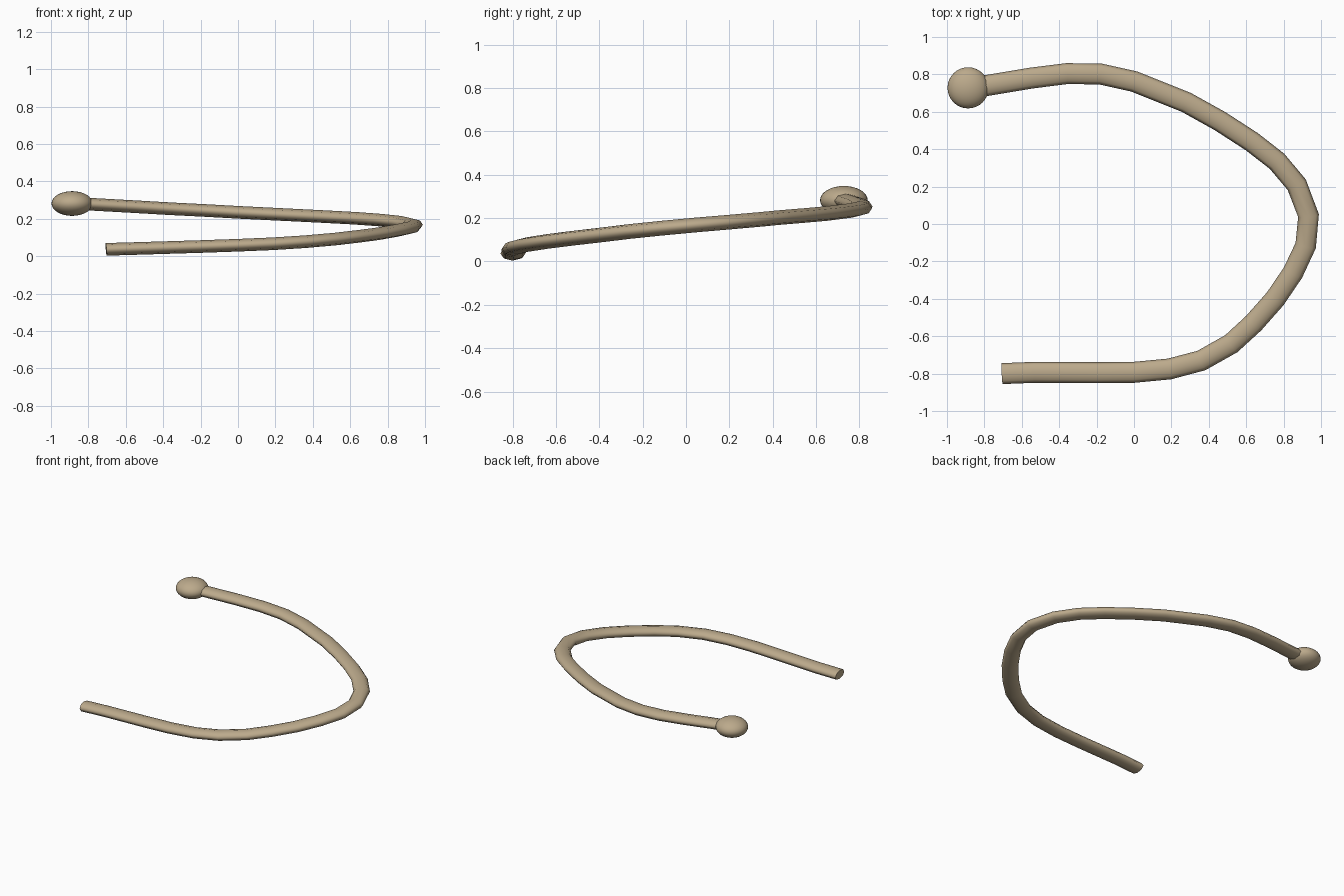
import bpy, math

if "Cube" in bpy.data.objects:
    bpy.data.objects.remove(bpy.data.objects["Cube"])

SQUASH = 0.6  # the whole model is flattened vertically

mat = bpy.data.materials.new("tan")
mat.diffuse_color = (0.50, 0.40, 0.26, 1)
mat.use_nodes = True
mat.node_tree.nodes["Principled BSDF"].inputs["Base Color"].default_value = mat.diffuse_color

# Centre line of the bent rod: x, y, z
path = [(-0.705, -0.80, 0.037), (-0.53, -0.793, 0.042), (-0.2, -0.795, 0.052),
        (0.0, -0.793, 0.059), (0.19, -0.775, 0.067), (0.36, -0.73, 0.078),
        (0.52, -0.64, 0.092), (0.64, -0.53, 0.106), (0.755, -0.40, 0.121),
        (0.85, -0.26, 0.138), (0.918, -0.115, 0.153), (0.933, 0.045, 0.168),
        (0.87, 0.21, 0.182), (0.765, 0.335, 0.193), (0.63, 0.44, 0.203),
        (0.46, 0.55, 0.212), (0.28, 0.65, 0.221), (0.0, 0.762, 0.235),
        (-0.18, 0.802, 0.245), (-0.36, 0.804, 0.254), (-0.55, 0.78, 0.265),
        (-0.82, 0.735, 0.28)]

# Rod
curve = bpy.data.curves.new("rod", "CURVE")
curve.dimensions = "3D"
curve.twist_mode = "Z_UP"
curve.bevel_depth = 0.056
curve.bevel_resolution = 2
curve.use_fill_caps = True
spline = curve.splines.new("POLY")
spline.points.add(len(path) - 1)
for p, (x, y, z) in zip(spline.points, path):
    p.co = (x, y, z / SQUASH, 1)
rod = bpy.data.objects.new("rod", curve)
rod.scale.z = SQUASH
bpy.context.collection.objects.link(rod)
bpy.context.view_layer.objects.active = rod
rod.select_set(True)
bpy.ops.object.convert(target="MESH")
rod = bpy.context.object
rod.data.materials.clear()

# Ball on the upper end
bpy.ops.mesh.primitive_uv_sphere_add(segments=32, ring_count=16, radius=0.11,
                                     location=(-0.887, 0.728, 0.282))
ball = bpy.context.object
ball.name = "end_ball"
ball.scale.z = SQUASH

for ob in (rod, ball):
    ob.data.materials.append(mat)
    bpy.ops.object.select_all(action="DESELECT")
    ob.select_set(True)
    bpy.context.view_layer.objects.active = ob
    bpy.ops.object.shade_smooth_by_angle(angle=math.radians(50))
